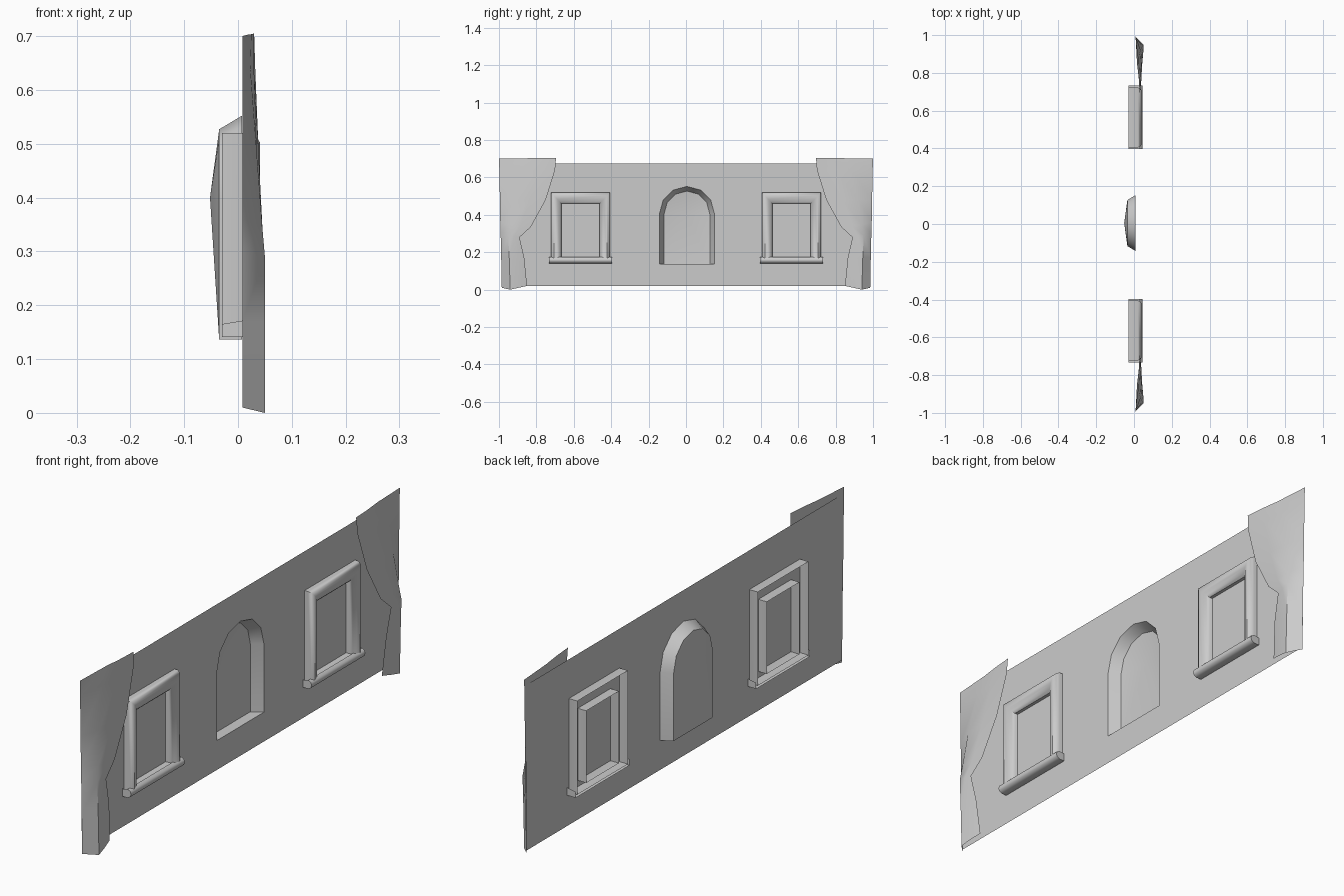
import bpy, bmesh, math

cube = bpy.data.objects.get("Cube")
if cube:
    bpy.data.objects.remove(cube)

grey = bpy.data.materials.new("plain_grey")
grey.use_nodes = True
grey.diffuse_color = (0.6, 0.6, 0.6, 1)
grey.node_tree.nodes["Principled BSDF"].inputs["Base Color"].default_value = (0.6, 0.6, 0.6, 1)

WALL_X = 0.007
ARCH_Y, ARCH_R, ARCH_BASE, SPRING = 0.005, 0.147, 0.136, 0.405


def make(name, faces, smooth=True):
    """Build a mesh from lists of face corners, merged and turned to face +x."""
    bm = bmesh.new()
    for corners in faces:
        bm.faces.new([bm.verts.new(c) for c in corners])
    bmesh.ops.remove_doubles(bm, verts=bm.verts, dist=0.0005)
    bmesh.ops.recalc_face_normals(bm, faces=bm.faces)
    bm.normal_update()
    if sum(f.normal.x * f.calc_area() for f in bm.faces) < 0:
        bmesh.ops.reverse_faces(bm, faces=bm.faces)
    mesh = bpy.data.meshes.new(name)
    bm.to_mesh(mesh)
    bm.free()
    mesh.materials.append(grey)
    obj = bpy.data.objects.new(name, mesh)
    bpy.context.collection.objects.link(obj)
    if smooth:
        bpy.ops.object.select_all(action='DESELECT')
        obj.select_set(True)
        bpy.context.view_layer.objects.active = obj
        bpy.ops.object.shade_smooth_by_angle(angle=math.radians(45))
    return obj


def bridge(rows, closed=False):
    """Quads between successive rows of points."""
    faces = []
    for a, b in zip(rows, rows[1:]):
        n = len(a)
        for i in range(n if closed else n - 1):
            j = (i + 1) % n
            faces.append([a[i], a[j], b[j], b[i]])
    return faces


def arch(radius, x):
    """Arch outline from one foot over the top to the other foot."""
    pts = [(x, ARCH_Y - radius, ARCH_BASE)]
    for i in range(7):
        a = math.pi * (1 - i / 6)
        pts.append((x, ARCH_Y + radius * math.cos(a), SPRING + radius * math.sin(a)))
    return pts + [(x, ARCH_Y + radius, ARCH_BASE)]


# Thin wall, two halves around the arched opening
opening = arch(ARCH_R, WALL_X)
low = (WALL_X, ARCH_Y, 0.02)
high = (WALL_X, ARCH_Y, 0.675)
foot = (WALL_X, ARCH_Y, ARCH_BASE)
halves = []
for side, part in ((-1, opening[:5]), (1, opening[:3:-1])):
    halves.append([low, (WALL_X, side * 0.985, 0.02), (WALL_X, side * 0.995, 0.675), high]
                  + part[::-1] + [foot])
make("wall", halves, smooth=False)

# Arched niche with a slightly domed back
rim = arch(0.122, -0.035)
centre = (-0.052, ARCH_Y, 0.40)
niche = bridge([opening, rim], closed=True)
niche += [[rim[i], rim[(i + 1) % len(rim)], centre] for i in range(len(rim))]
make("arched_niche", niche)


# Window surrounds: moulded ring, open at the back, with a rounded sill
def rectangle(t, x, cy):
    half = 0.158 + (0.102 - 0.158) * t
    bottom, top = 0.15 + 0.025 * t, 0.52 - 0.06 * t
    return [(x, cy - half, bottom), (x, cy + half, bottom),
            (x, cy + half, top), (x, cy - half, top)]


MOULDING = [(0, -0.03), (0, 0.022), (0.1, 0.034), (0.3, 0.041),
            (0.6, 0.037), (0.85, 0.029), (1, 0.02), (1, -0.03)]
SILL = [(-0.03, 0.141), (0.03, 0.141), (0.041, 0.147), (0.045, 0.158),
        (0.041, 0.169), (0.03, 0.175)]

for side, label in ((-1, "right"), (1, "left")):
    cy = side * 0.564
    make(label + "_window_frame",
         bridge([rectangle(t, x, cy) for t, x in MOULDING], closed=True))
    ends = [[(x, cy + s * 0.168, z) for x, z in SILL] for s in (-1, 1)]
    back = [[(-0.03, cy + s * 0.168, 0.165)] for s in (-1, 1)]
    sill = bridge(ends) + [e + b for e, b in zip(ends, back)]
    make(label + "_window_sill", sill)

# Torn drapes at both ends: outer edge, ridge and ragged inner edge per height
DRAPE = [  # outer y, z | ridge y, x | inner y, x, z
    (0.985, 0.01, 0.94, 0.05, 0.85, 0.034, 0.02),
    (0.988, 0.17, 0.945, 0.05, 0.865, 0.042, 0.17),
    (0.991, 0.30, 0.95, 0.05, 0.89, 0.046, 0.28),
    (0.993, 0.36, 0.94, 0.045, 0.83, 0.042, 0.335),
    (0.995, 0.48, 0.92, 0.035, 0.75, 0.038, 0.48),
    (0.998, 0.64, 0.88, 0.023, 0.70, 0.032, 0.64),
    (1.0, 0.70, 0.85, 0.016, 0.695, 0.03, 0.705),
]
for side, label in ((-1, "right"), (1, "left")):
    rows = []
    for oy, oz, ry, rx, iy, ix, iz in DRAPE:
        rz = 0 if oz < 0.1 else (oz + iz) / 2
        rows.append([(WALL_X + 0.001, side * oy, oz), (rx, side * ry, rz),
                     ((rx + ix) / 2 + 0.002, side * (ry + iy) / 2, (rz + iz) / 2),
                     (ix, side * iy, iz)])
    make(label + "_end_drape", bridge(rows))
